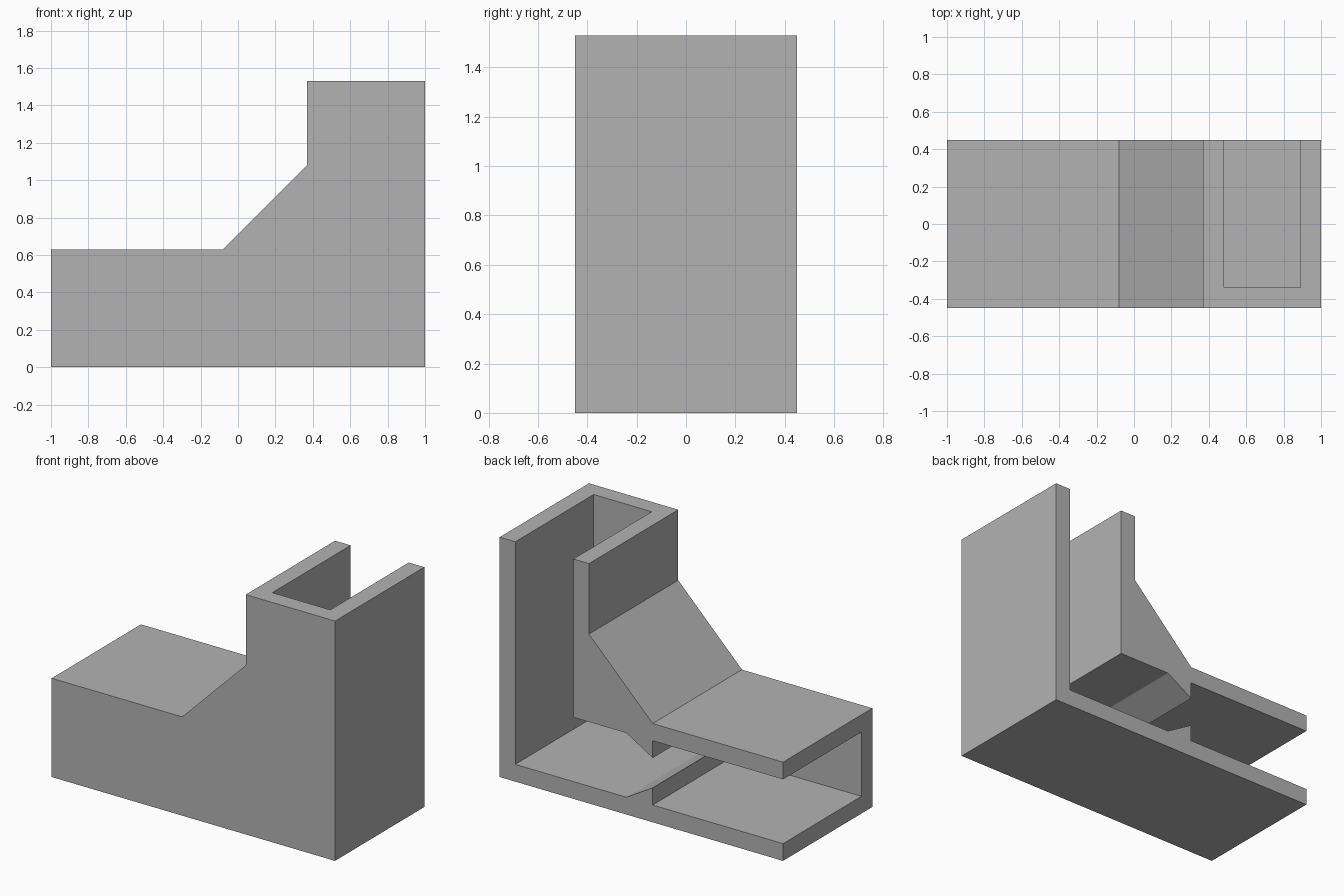
import bpy
import bmesh

cube = bpy.data.objects.get("Cube")
if cube:
    bpy.data.objects.remove(cube, do_unlink=True)

# One plain grey material
grey = bpy.data.materials.new("plain grey")
grey.use_nodes = True
grey.diffuse_color = (0.45, 0.45, 0.45, 1)
grey.node_tree.nodes["Principled BSDF"].inputs["Base Color"].default_value = grey.diffuse_color

# Main dimensions
half_depth = 0.45
wall = 0.11
arm_top = 0.63
height = 1.53
tower_x = 0.37
brace_x = -0.08
neck_x = 0.106
past = 0.1


def prism(name, profile, y_front, y_back):
    """Extrude an (x, z) profile along y."""
    bm = bmesh.new()
    face = bm.faces.new([bm.verts.new((x, y_front, z)) for x, z in profile])
    new = bmesh.ops.extrude_face_region(bm, geom=[face])["geom"]
    verts = [v for v in new if isinstance(v, bmesh.types.BMVert)]
    bmesh.ops.translate(bm, verts=verts, vec=(0, y_back - y_front, 0))
    bmesh.ops.recalc_face_normals(bm, faces=bm.faces[:])
    mesh = bpy.data.meshes.new(name)
    bm.to_mesh(mesh)
    bm.free()
    mesh.materials.append(grey)
    obj = bpy.data.objects.new(name, mesh)
    bpy.context.collection.objects.link(obj)
    return obj


# Outer elbow with a sloped brace in the inner corner
body = prism("elbow_channel", [
    (-1, 0), (1, 0), (1, height), (tower_x, height),
    (tower_x, height - 0.45), (brace_x, arm_top), (-1, arm_top),
], -half_depth, half_depth)

# Channel open at the arm end, tower top and back, pinched by two ridges
low, high = wall, arm_top - wall
cutter = prism("channel_cutter", [
    (-1 - past, low), (brace_x, low), (brace_x, low + wall), (neck_x, low),
    (1 - wall, low), (1 - wall, height + past),
    (tower_x + wall, height + past), (tower_x + wall, high),
    (neck_x, high), (brace_x, high - wall), (brace_x, high), (-1 - past, high),
], wall - half_depth, half_depth + past)
cutter.hide_render = True

cut = body.modifiers.new("channel", "BOOLEAN")
cut.operation = "DIFFERENCE"
cut.solver = "EXACT"
cut.object = cutter

# Bake the cut and drop the helper
bpy.context.view_layer.objects.active = body
body.select_set(True)
bpy.ops.object.modifier_apply(modifier=cut.name)
bpy.data.objects.remove(cutter, do_unlink=True)
